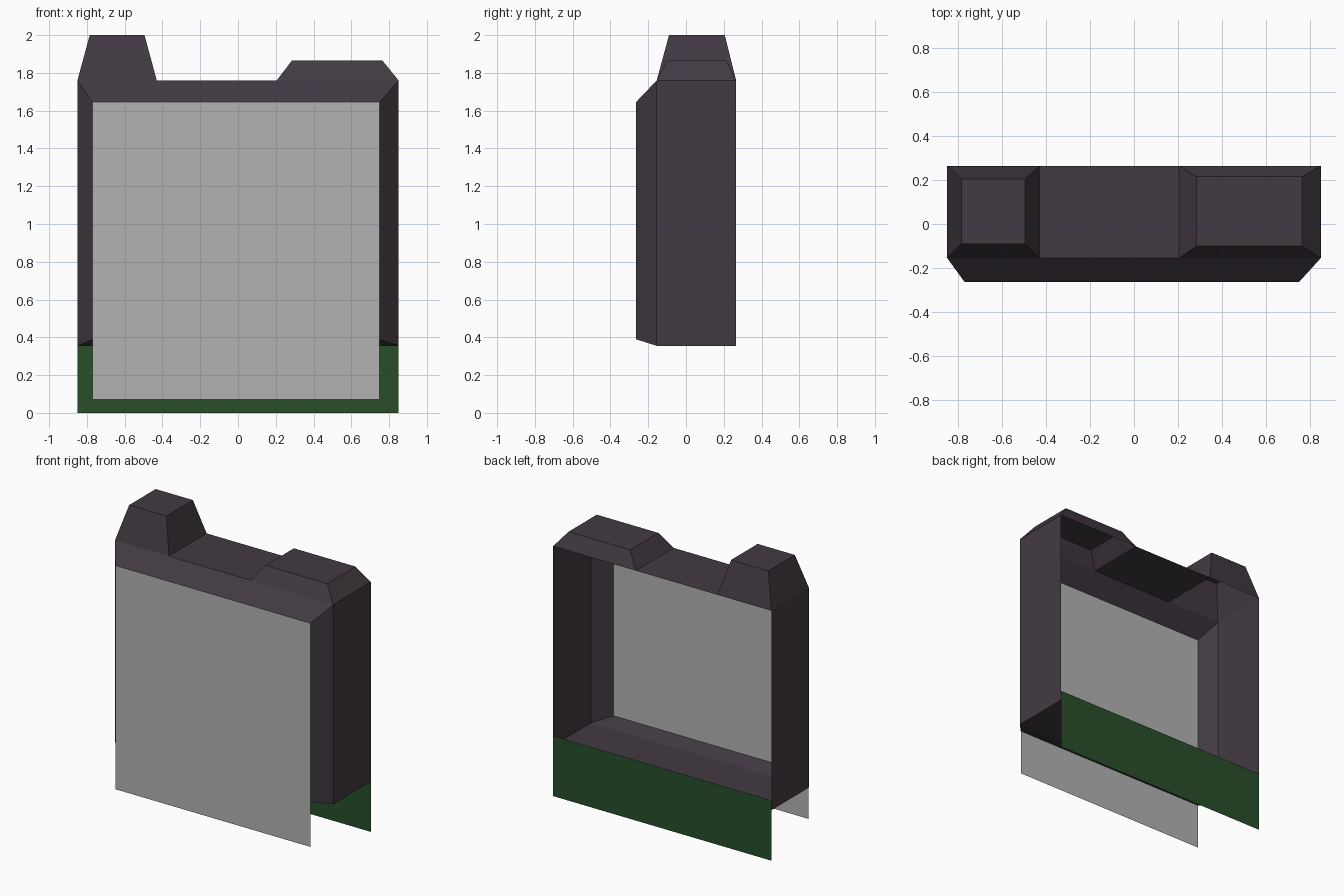
import bpy, bmesh

cube = bpy.data.objects.get("Cube")
if cube:
    bpy.data.objects.remove(cube, do_unlink=True)


def material(name, rgb):
    mat = bpy.data.materials.new(name)
    mat.use_nodes = True
    color = (*rgb, 1.0)
    mat.diffuse_color = color
    mat.node_tree.nodes["Principled BSDF"].inputs["Base Color"].default_value = color
    return mat


dark_plum = material("dark plum", (0.056, 0.042, 0.055))
mid_grey = material("mid grey", (0.45, 0.45, 0.45))
dark_green = material("dark green", (0.021, 0.078, 0.023))


def finish(name, bm, mat):
    mesh = bpy.data.meshes.new(name)
    bm.to_mesh(mesh)
    bm.free()
    mesh.materials.append(mat)
    obj = bpy.data.objects.new(name, mesh)
    bpy.context.collection.objects.link(obj)
    return obj


def upright(x0, x1, z0, z1, y):
    """Rectangle facing the front, counter-clockwise."""
    return [(x0, y, z0), (x1, y, z0), (x1, y, z1), (x0, y, z1)]


def level(x0, x1, y0, y1, z):
    """Rectangle facing up, counter-clockwise."""
    return [(x0, y0, z), (x1, y0, z), (x1, y1, z), (x0, y1, z)]


def loft(bm, rings, skip=()):
    """Join successive four-point rings; skip lists (ring, side) left open."""
    loops = [[bm.verts.new(p) for p in ring] for ring in rings]
    for r, (a, b) in enumerate(zip(loops, loops[1:])):
        for i in range(4):
            j = (i + 1) % 4
            if (r, i) not in skip:
                bm.faces.new((a[i], a[j], b[j], b[i]))
    return loops


def plate(name, corners, mat):
    bm = bmesh.new()
    bm.faces.new([bm.verts.new(p) for p in corners])
    return finish(name, bm, mat)


# Main dimensions
half_w, front, shoulder, back = 0.85, -0.265, -0.155, 0.265
floor, roof = 0.355, 1.76
panel_l, panel_r, panel_top = -0.77, 0.75, 1.645
tall_edge, low_edge = -0.43, 0.205

# Hollow shell: chamfered front rim, sides and floor, open at the back
bm = bmesh.new()
loft(bm, [upright(-half_w, half_w, floor, roof, back),
          upright(-half_w, half_w, floor, roof, shoulder),
          upright(panel_l, panel_r, 0.39, panel_top, front)], skip={(0, 2)})
bmesh.ops.reverse_faces(bm, faces=bm.faces)
bm.normal_update()
if max(bm.faces, key=lambda f: f.calc_center_median().x).normal.x < 0:
    bmesh.ops.reverse_faces(bm, faces=bm.faces)
finish("shell", bm, dark_plum)

# Roof strip between the two raised blocks
plate("roof", level(tall_edge, low_edge, shoulder, back, roof), dark_plum)

# Raised blocks with tapered sides, hollow underneath
blocks = {
    "tall_block": (level(-half_w, tall_edge, shoulder, back, roof),
                   level(-0.785, -0.495, -0.09, 0.205, 2.0)),
    "low_block": (level(low_edge, half_w, shoulder, back, roof),
                  level(0.285, 0.765, -0.1, 0.215, 1.865)),
}
for name, rings in blocks.items():
    bm = bmesh.new()
    loops = loft(bm, rings)
    bm.faces.new(loops[-1])
    finish(name, bm, dark_plum)

# Flat front panel hanging below the shell, and the skirt along the back
plate("front_panel", upright(panel_l, panel_r, 0.07, panel_top, front), mid_grey)
plate("back_skirt", upright(-half_w, half_w, 0.0, 0.425, back)[::-1], dark_green)
